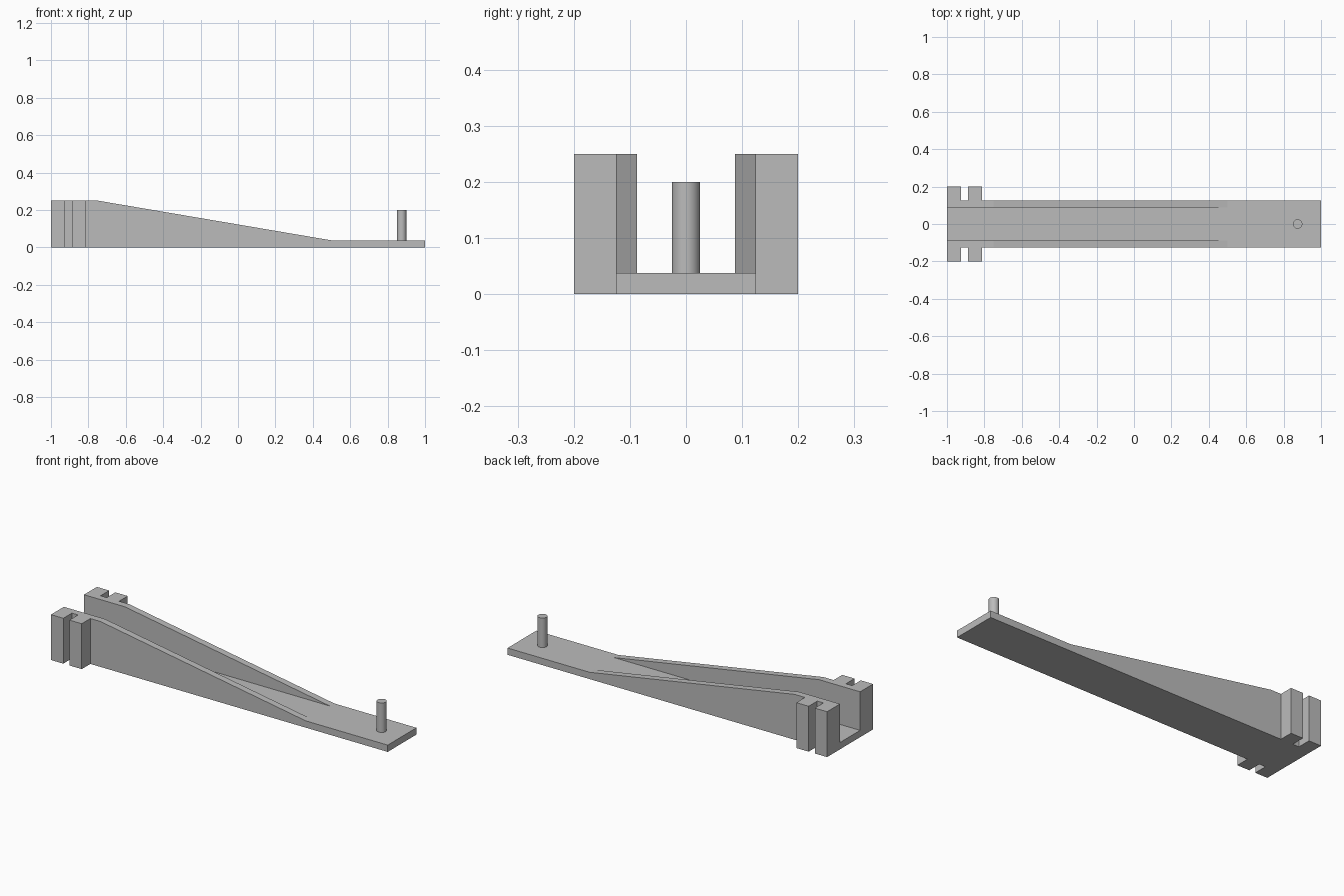
import bpy
import bmesh
from mathutils import Matrix, Vector

cube = bpy.data.objects.get("Cube")
if cube:
    bpy.data.objects.remove(cube, do_unlink=True)

grey = bpy.data.materials.new("plain grey")
grey.use_nodes = True
colour = (0.5, 0.5, 0.5, 1)
grey.diffuse_color = colour
grey.node_tree.nodes["Principled BSDF"].inputs["Base Color"].default_value = colour

FLOOR, HEIGHT = 0.0375, 0.25      # floor thickness, wall height
INNER, OUTER, TAB = 0.0875, 0.125, 0.2   # half widths


def prism(name, points, direction):
    """Closed solid: a flat outline pushed along a direction."""
    bm = bmesh.new()
    face = bm.faces.new([bm.verts.new(p) for p in points])
    new = bmesh.ops.extrude_face_region(bm, geom=[face])["geom"]
    moved = [v for v in new if isinstance(v, bmesh.types.BMVert)]
    bmesh.ops.translate(bm, verts=moved, vec=Vector(direction))
    bmesh.ops.recalc_face_normals(bm, faces=bm.faces)
    mesh = bpy.data.meshes.new(name)
    bm.to_mesh(mesh)
    bm.free()
    mesh.materials.append(grey)
    obj = bpy.data.objects.new(name, mesh)
    bpy.context.collection.objects.link(obj)
    return obj


def cut(obj, cutter):
    """Subtract the cutter for good, then drop it."""
    mod = obj.modifiers.new("cut", 'BOOLEAN')
    mod.operation = 'DIFFERENCE'
    mod.solver = 'EXACT'
    mod.object = cutter
    bpy.context.view_layer.objects.active = obj
    bpy.ops.object.modifier_apply(modifier=mod.name)
    bpy.data.objects.remove(cutter, do_unlink=True)


# Arm: plan outline with two tabs on each side, mirrored in y
half = [(-1, TAB), (-0.925, TAB), (-0.925, OUTER), (-0.8875, OUTER),
        (-0.8875, TAB), (-0.8125, TAB), (-0.8125, OUTER), (1, OUTER)]
plan = half + [(x, -y) for x, y in reversed(half)]
arm = prism("channel_arm", [(x, y, 0) for x, y in plan], (0, 0, HEIGHT))

# Sloping top that runs down to the thin flat end
slope = [(-0.75, HEIGHT), (0.5, FLOOR), (1.1, FLOOR), (1.1, 0.3), (-0.75, 0.3)]
cut(arm, prism("slope_cutter", [(x, -0.3, z) for x, z in slope], (0, 0.6, 0)))

# Open channel between the side walls
channel = [(-1.1, FLOOR), (0.5, FLOOR), (0.5, 0.3), (-1.1, 0.3)]
cut(arm, prism("channel_cutter", [(x, -INNER, z) for x, z in channel],
               (0, 2 * INNER, 0)))

# Round pin on the flat end
bpy.ops.mesh.primitive_cylinder_add(vertices=48, radius=0.025, depth=0.2 - FLOOR,
                                    location=(0.875, 0, (0.2 + FLOOR) / 2))
pin = bpy.context.object
pin.name = "pin"
pin.data.materials.append(grey)
bpy.ops.object.shade_smooth_by_angle()
